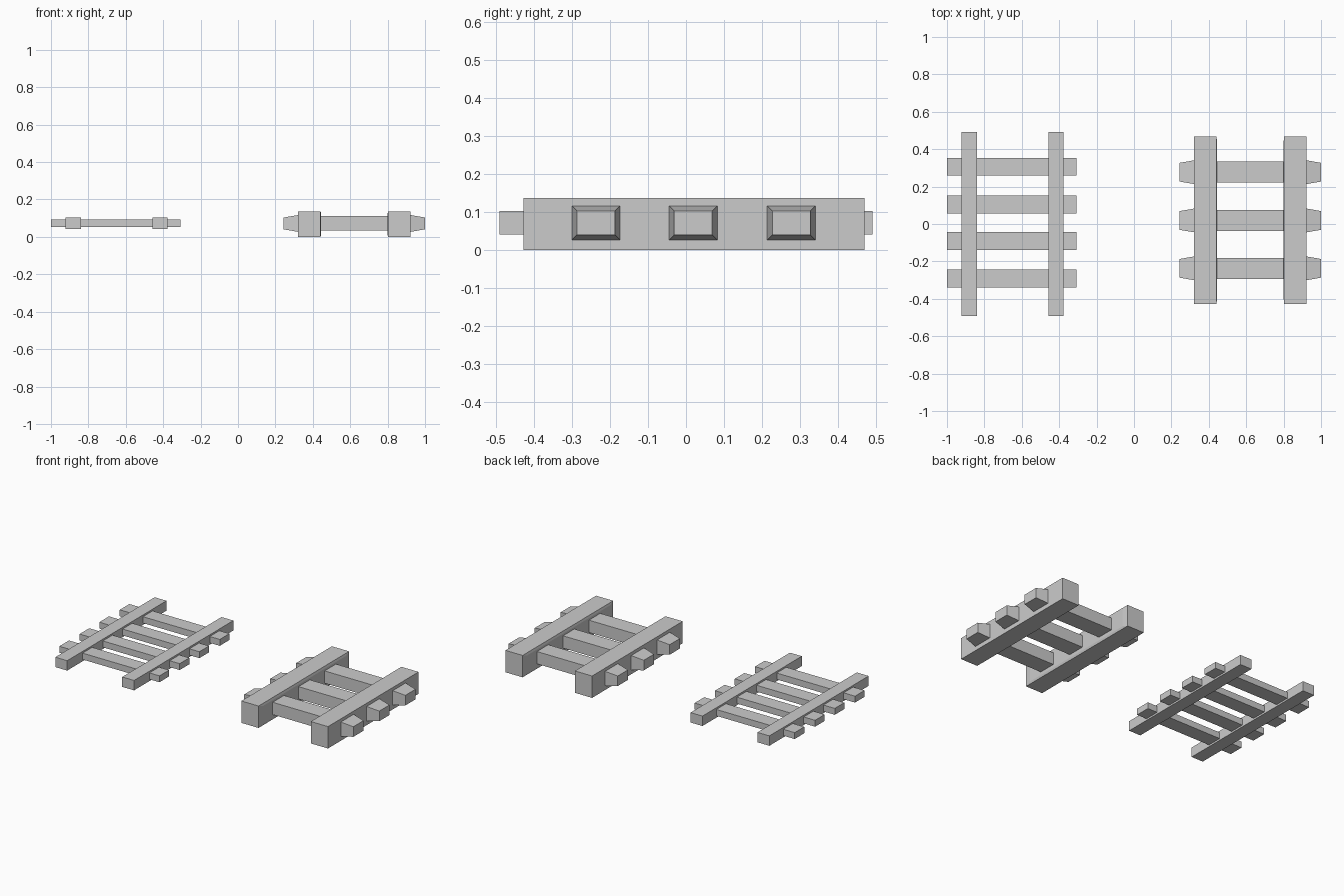
import bpy, bmesh

if "Cube" in bpy.data.objects:
    bpy.data.objects.remove(bpy.data.objects["Cube"])


def loft(name, sections, y, z):
    """Rectangular beam along x; sections = (x, width in y, height in z)."""
    bm = bmesh.new()
    rings = []
    for x, w, h in sections:
        rings.append([bm.verts.new((x, y + sy * w / 2, z + sz * h / 2))
                      for sy, sz in ((-1, -1), (1, -1), (1, 1), (-1, 1))])
    for a, b in zip(rings, rings[1:]):
        for i in range(4):
            j = (i + 1) % 4
            bm.faces.new((a[i], a[j], b[j], b[i]))
    bm.faces.new(rings[0])
    bm.faces.new(rings[-1])
    bmesh.ops.recalc_face_normals(bm, faces=bm.faces)
    mesh = bpy.data.meshes.new(name)
    bm.to_mesh(mesh)
    bm.free()
    obj = bpy.data.objects.new(name, mesh)
    bpy.context.collection.objects.link(obj)
    return obj


# Thin ladder section: two square rails and four straight rungs
for x in (-0.88, -0.417):
    loft("thin_rail", [(x - 0.041, 0.982, 0.062), (x + 0.041, 0.982, 0.062)], 0, 0.072)
for y in (-0.291, -0.091, 0.104, 0.306):
    loft("thin_rung", [(-1.0, 0.095, 0.040), (-0.307, 0.095, 0.040)], y, 0.072)

# Thick ladder section, mirrored about its own centre line
CX = 0.622
for s in (-1, 1):
    # Rail with a very shallow bevelled inner face
    loft("thick_rail", [(CX + s * 0.300, 0.896, 0.137),
                        (CX + s * 0.181, 0.896, 0.137),
                        (CX + s * 0.177, 0.820, 0.110)], 0.021, 0.0685)

# Thick rungs: slimmer middle, tapered ends poking out of the rails
half = [(0.378, 0.100, 0.063), (0.300, 0.127, 0.090), (0.240, 0.112, 0.077)]
profile = [(CX - d, w, h) for d, w, h in half] + [(CX + d, w, h) for d, w, h in reversed(half)]
for y in (-0.237, 0.019, 0.277):
    loft("thick_rung", profile, y, 0.072)
